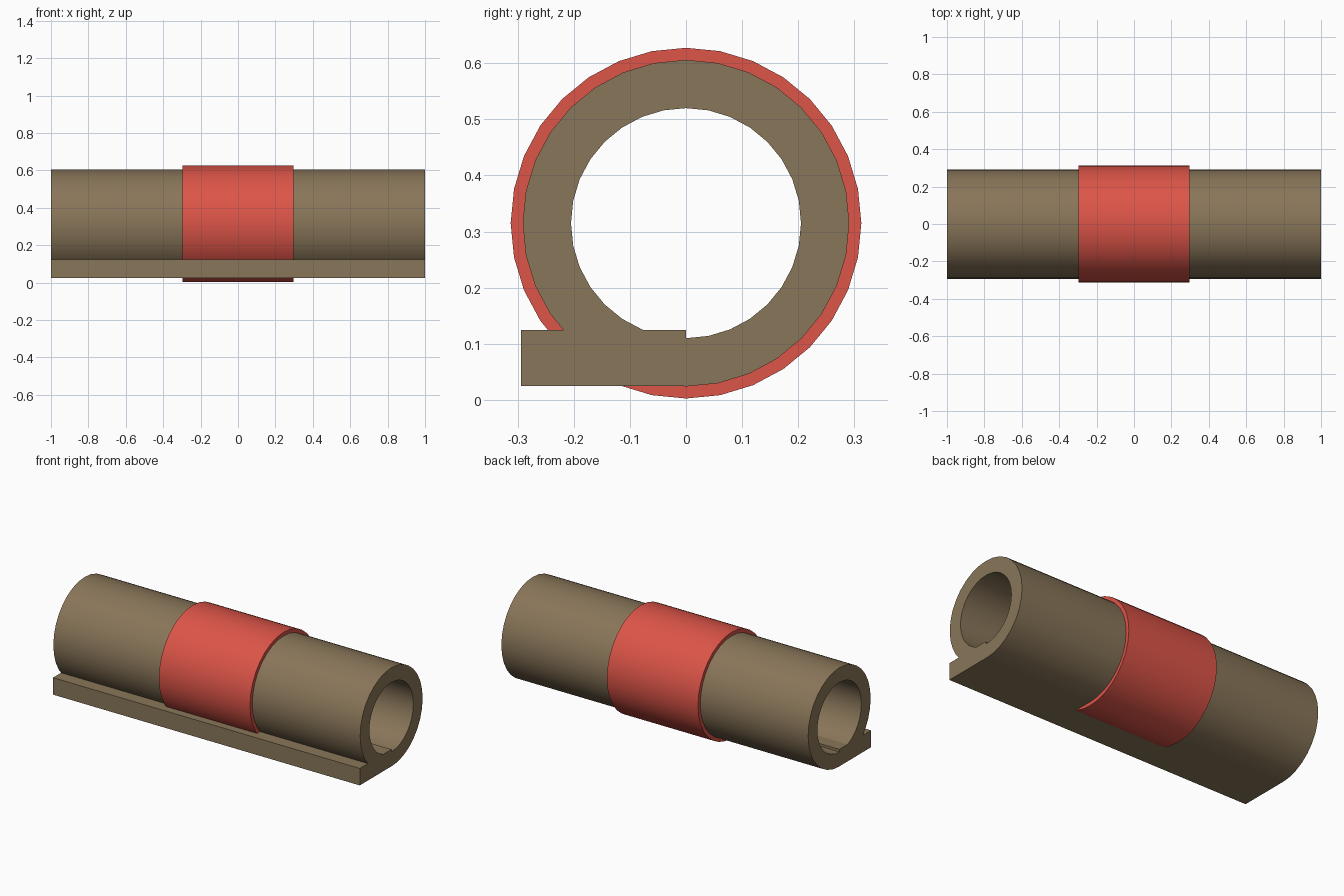
import bpy, bmesh, math

if "Cube" in bpy.data.objects:
    bpy.data.objects.remove(bpy.data.objects["Cube"])

CZ = 0.315   # height of the roll axis
SIDES = 32


def add_object(name, bm, color):
    bmesh.ops.recalc_face_normals(bm, faces=bm.faces)
    me = bpy.data.meshes.new(name)
    bm.to_mesh(me)
    bm.free()
    ob = bpy.data.objects.new(name, me)
    bpy.context.collection.objects.link(ob)
    me.materials.append(color)
    return ob


def material(name, rgb):
    m = bpy.data.materials.new(name)
    m.diffuse_color = (*rgb, 1)
    m.use_nodes = True
    m.node_tree.nodes["Principled BSDF"].inputs["Base Color"].default_value = m.diffuse_color
    return m


def tube(name, outer, inner, half, color):
    bm = bmesh.new()
    rings = []
    for r, x in ((outer, -half), (outer, half), (inner, half), (inner, -half)):
        ring = []
        for i in range(SIDES):
            a = 2 * math.pi * i / SIDES
            ring.append(bm.verts.new((x, r * math.sin(a), CZ + r * math.cos(a))))
        rings.append(ring)
    for k in range(4):
        a, b = rings[k], rings[(k + 1) % 4]
        for i in range(SIDES):
            j = (i + 1) % SIDES
            bm.faces.new((a[i], a[j], b[j], b[i]))
    ob = add_object(name, bm, color)
    bpy.ops.object.select_all(action='DESELECT')
    ob.select_set(True)
    bpy.context.view_layer.objects.active = ob
    bpy.ops.object.shade_smooth_by_angle(angle=math.radians(30))
    return ob


tan = material("mat_tan", (0.25, 0.18, 0.1))
red = material("strap_red", (0.72, 0.09, 0.065))

# Rolled mat and the strap around its middle
tube("rolled_mat", 0.291, 0.205, 1.0, tan)
tube("strap", 0.3125, 0.291, 0.297, red)

# Loose flat end of the mat, passing through the strap
bm = bmesh.new()
bmesh.ops.create_cube(bm, size=1)
for v in bm.verts:
    v.co = (v.co.x * 2, v.co.y * 0.294 - 0.147, v.co.z * 0.1 + 0.075)
add_object("mat_loose_end", bm, tan)
